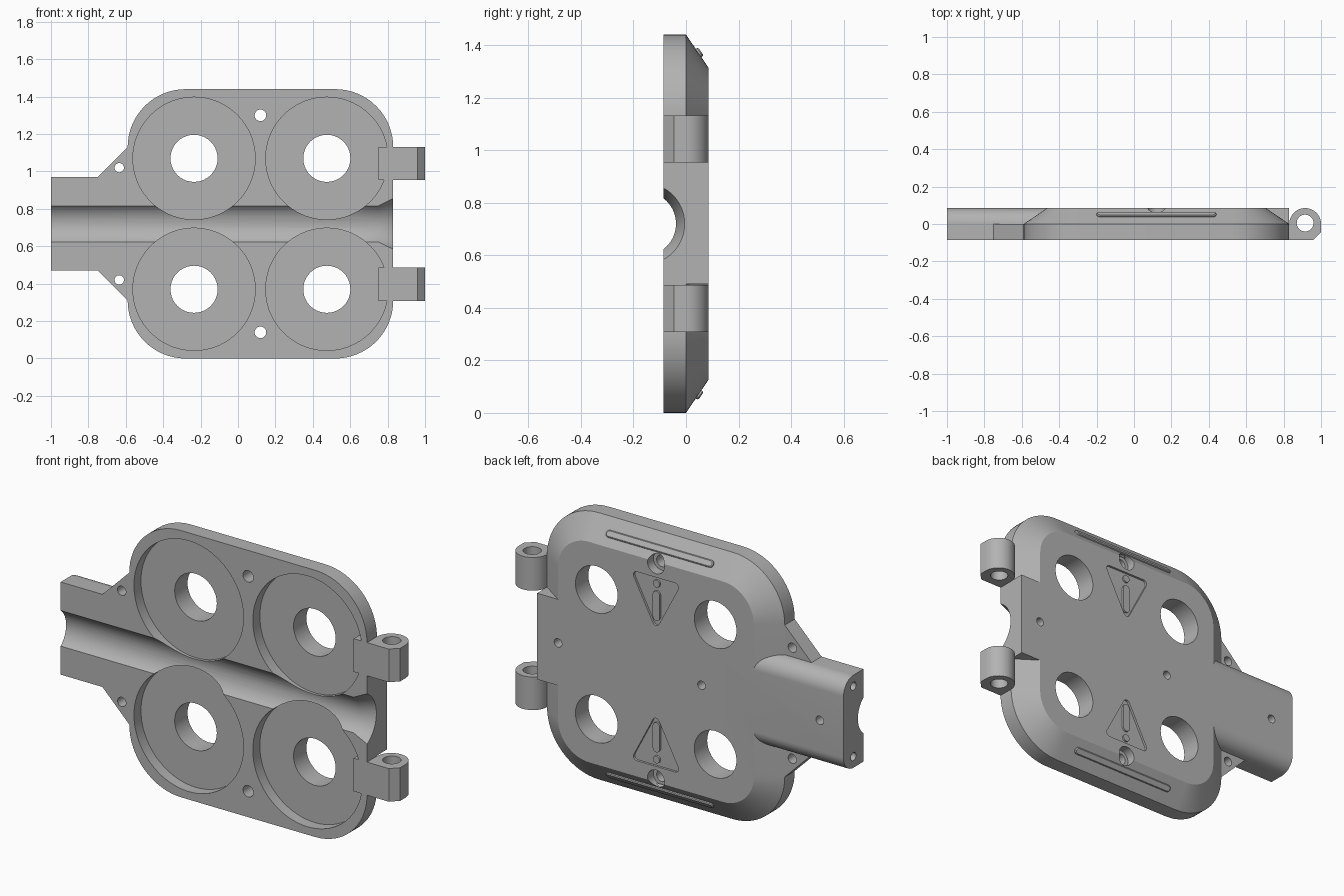
import bpy, bmesh, math
from mathutils import Vector

if "Cube" in bpy.data.objects:
    bpy.data.objects.remove(bpy.data.objects["Cube"])

MID = 0.72          # height of the symmetry plane
F, B = -0.085, 0.085  # front and back faces

grey = bpy.data.materials.new("plain_grey")
grey.use_nodes = True
colour = (0.45, 0.45, 0.45, 1)
grey.diffuse_color = colour
grey.node_tree.nodes["Principled BSDF"].inputs["Base Color"].default_value = colour


def loft(name, rings):
    """Solid skinned through closed rings of equal point count."""
    bm = bmesh.new()
    loops = [[bm.verts.new(p) for p in ring] for ring in rings]
    n = len(loops[0])
    for a, b in zip(loops, loops[1:]):
        for i in range(n):
            j = (i + 1) % n
            bm.faces.new((a[i], a[j], b[j], b[i]))
    bm.faces.new(loops[0])
    bm.faces.new(loops[-1])
    bmesh.ops.recalc_face_normals(bm, faces=bm.faces[:])
    mesh = bpy.data.meshes.new(name)
    bm.to_mesh(mesh)
    bm.free()
    mesh.materials.append(grey)
    ob = bpy.data.objects.new(name, mesh)
    bpy.context.collection.objects.link(ob)
    return ob


def place(axis, p, h):
    return {"X": (h, p[0], p[1]), "Y": (p[0], h, p[1]), "Z": (p[0], p[1], h)}[axis]


def prism(name, axis, pts, a, b):
    return loft(name, [[place(axis, p, h) for p in pts] for h in (a, b)])


def arc(cx, cy, r, start, end, n):
    angles = [math.radians(start + (end - start) * i / n) for i in range(n + 1)]
    return [(cx + r * math.cos(t), cy + r * math.sin(t)) for t in angles]


def circle(cx, cy, r, n=32):
    return arc(cx, cy, r, 0, 360, n)[:-1]


def rounded(x0, x1, z0, z1, r, n=16):
    corners = [(x1 - r, z1 - r), (x0 + r, z1 - r), (x0 + r, z0 + r), (x1 - r, z0 + r)]
    return [p for k, c in enumerate(corners) for p in arc(*c, r, 90 * k, 90 * k + 90, n)]


def stadium(cx, cy, w, h):
    """Upright slot outline of half width w and half length h."""
    return arc(cx, cy + h - w, w, 0, 180, 10) + arc(cx, cy - h + w, w, 180, 360, 10)


def combine(ob, tool, op):
    mod = ob.modifiers.new(op, "BOOLEAN")
    mod.operation, mod.solver, mod.object = op, "EXACT", tool
    bpy.context.view_layer.objects.active = ob
    bpy.ops.object.modifier_apply(modifier=mod.name)
    bpy.data.objects.remove(tool)


def flip(pts, s):
    """Mirror (x, z) points about the middle height when s is -1."""
    return [(x, MID + s * (z - MID)) for x, z in pts]


def smooth(ob):
    bpy.ops.object.select_all(action="DESELECT")
    ob.select_set(True)
    bpy.context.view_layer.objects.active = ob
    bpy.ops.object.shade_smooth_by_angle(angle=math.radians(30))


# Rounded plate with a chamfered back
outer = rounded(-0.59, 0.83, 0, 1.44, 0.31)
inner = rounded(-0.465, 0.705, 0.125, 1.315, 0.185)
plate = loft("plate", [[place("Y", p, h) for p in ring]
                       for ring, h in ((outer, F), (outer, 0), (inner, B))])

# Square end block, pipe arm with rounded back edges, and gussets
block = [(0.5, 0.49), (0.83, 0.49), (0.83, 0.955), (0.5, 0.955)]
combine(plate, prism("end_block", "Y", block, F, B), "UNION")
r = 0.085
arm = [(F, 0.47)] + arc(B - r, 0.47 + r, r, -90, 0, 12) \
    + arc(B - r, 0.97 - r, r, 0, 90, 12) + [(F, 0.97)]
combine(plate, prism("arm", "X", arm, -1, -0.3), "UNION")
half = [(-0.75, 0.97), (-0.59, 1.13), (-0.45, 1.13)]
gusset = half + flip(half, -1)[::-1]
combine(plate, prism("gusset", "Y", gusset, F, 0), "UNION")

# Lengthwise groove with a flared mouth
sections = ((-1.1, 0.122), (0.75, 0.122), (0.9, 0.184))
groove = loft("groove", [[(x, p[0], p[1]) for p in circle(-0.16, MID, rad, 64)]
                         for x, rad in sections])
combine(plate, groove, "DIFFERENCE")


def bore(axis, pts, a, b):
    combine(plate, prism("bore", axis, pts, a, b), "DIFFERENCE")


for s in (1, -1):
    # Round pockets with through holes
    for x in (-0.235, 0.475):
        z = MID + s * 0.35
        bore("Y", circle(x, z, 0.327, 72), F - 0.1, F + 0.06)
        bore("Y", circle(x, z, 0.126, 40), -0.2, 0.2)
    # Counterbored bolt holes, gusset holes and arm end holes
    z = MID + s * 0.58
    bore("Y", circle(0.12, z, 0.031), -0.2, 0.2)
    bore("Y", circle(0.12, z, 0.05), 0.035, 0.2)
    bore("Y", circle(-0.635, MID + s * 0.3, 0.025, 24), -0.2, 0.2)
    bore("X", circle(0, MID + s * 0.19, 0.022, 24), -1.1, -0.9)
    # Shallow triangular sign with rounded corners
    tri = arc(0.235, 1.21, 0.02, -30, 90, 6) + arc(0.005, 1.21, 0.02, 90, 210, 6) \
        + arc(0.12, 0.99, 0.02, 210, 330, 6)
    bore("Y", flip(tri, s), B - 0.012, 0.2)

# Blind holes along the back
for x in (0.705, -0.152, -0.858):
    bore("Y", circle(x, MID, 0.023, 24), 0.02, 0.2)
smooth(plate)

# Raised marks, ridges and hinge lugs, above and below the groove
slope = Vector((0, -0.085, 0.125)).normalized()
normal = Vector((0, 0.125, 0.085)).normalized()
centre = Vector((0.12, 0.048, 1.3694))
lug = [(0.75, F), (0.96, F), (1, -0.045)] + arc(0.915, 0, 0.085, 0, 180, 24) + [(0.75, 0)]
for s, side in ((1, "upper"), (-1, "lower")):
    smooth(prism(side + "_sign_bar", "Y", flip(stadium(0.12, 1.075, 0.021, 0.08), s),
                 B - 0.02, B - 0.002))
    smooth(prism(side + "_sign_dot", "Y", flip(circle(0.12, 1.195, 0.02, 20), s),
                 B - 0.02, B - 0.002))

    rings = []
    for w, h in ((0.019, -0.02), (0.019, 0.006), (0.014, 0.011)):
        ring = [centre + Vector((1, 0, 0)) * v + slope * u + normal * h
                for u, v in stadium(0, 0, w, 0.301 + w)]
        rings.append([(p.x, p.y, MID + s * (p.z - MID)) for p in ring])
    smooth(loft(side + "_ridge", rings))

    hinge = prism(side + "_hinge_lug", "Z", lug, MID + s * 0.233, MID + s * 0.412)
    combine(hinge, prism("pin_hole", "Z", circle(0.915, 0.005, 0.045), 0, 2), "DIFFERENCE")
    smooth(hinge)
